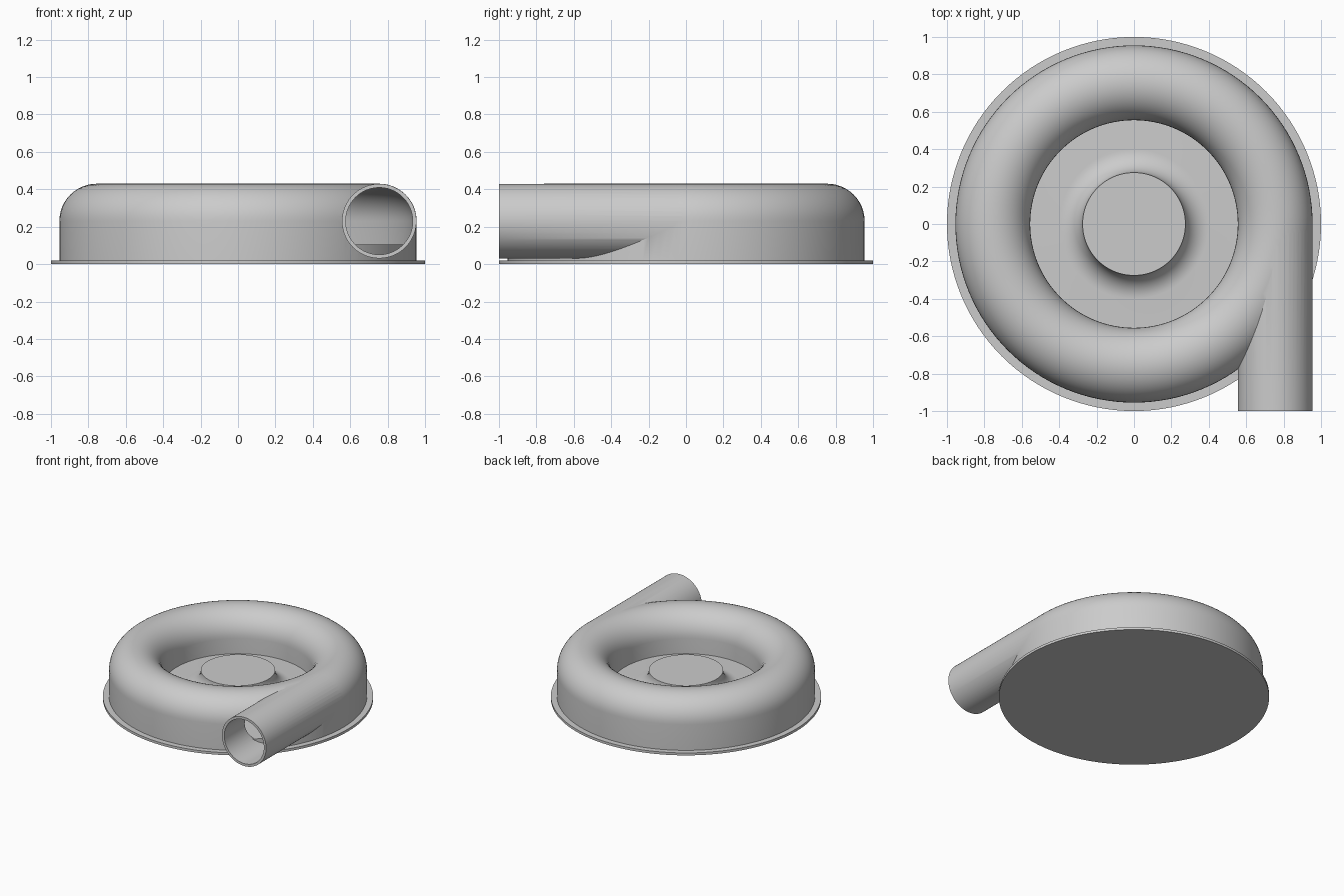
import bpy, bmesh, math
from mathutils import Matrix

if "Cube" in bpy.data.objects:
    bpy.data.objects.remove(bpy.data.objects["Cube"], do_unlink=True)

RING, MID_Z = 0.755, 0.23      # centre line of the ring and the outlet
FLOOR, PLATE = 0.105, 0.02     # heights of the inner floor and base plate
SEGMENTS = 128

grey = bpy.data.materials.new("plain_grey")
grey.use_nodes = True
grey.diffuse_color = (0.6, 0.6, 0.6, 1)
grey.node_tree.nodes["Principled BSDF"].inputs["Base Color"].default_value = (0.6, 0.6, 0.6, 1)


def finish(name, bm):
    bmesh.ops.remove_doubles(bm, verts=bm.verts, dist=1e-5)
    bmesh.ops.recalc_face_normals(bm, faces=bm.faces)
    mesh = bpy.data.meshes.new(name)
    bm.to_mesh(mesh)
    bm.free()
    mesh.materials.append(grey)
    obj = bpy.data.objects.new(name, mesh)
    bpy.context.collection.objects.link(obj)
    return obj


def lathe(name, profile, closed=False):
    """Spin an (r, z) profile about the z axis."""
    bm = bmesh.new()
    vs = [bm.verts.new((r, 0, z)) for r, z in profile]
    pairs = list(zip(vs, vs[1:])) + ([(vs[-1], vs[0])] if closed else [])
    edges = [bm.edges.new(p) for p in pairs]
    bmesh.ops.spin(bm, geom=vs + edges, cent=(0, 0, 0), axis=(0, 0, 1),
                   angle=2 * math.pi, steps=SEGMENTS, use_merge=False)
    return finish(name, bm)


def tube_solid(name, radius, y0, y1):
    """Solid cylinder along y on the outlet centre line."""
    bm = bmesh.new()
    place = Matrix.Translation((RING, (y0 + y1) / 2, MID_Z)) @ Matrix.Rotation(math.pi / 2, 4, 'X')
    bmesh.ops.create_cone(bm, cap_ends=True, segments=96, radius1=radius,
                          radius2=radius, depth=y1 - y0, matrix=place)
    return finish(name, bm)


def arch(radius, bottom):
    """Half-round top with straight legs."""
    n = 24
    top = [(RING + radius * math.cos(math.pi * i / n),
            MID_Z + radius * math.sin(math.pi * i / n)) for i in range(n + 1)]
    return [(RING + radius, bottom)] + top + [(RING - radius, bottom)]


def combine(target, other, operation):
    mod = target.modifiers.new(operation, 'BOOLEAN')
    mod.operation, mod.object, mod.solver = operation, other, 'EXACT'
    bpy.context.view_layer.objects.active = target
    bpy.ops.object.modifier_apply(modifier=mod.name)
    bpy.data.objects.remove(other, do_unlink=True)


def smooth(obj):
    bpy.ops.object.select_all(action='DESELECT')
    obj.select_set(True)
    bpy.context.view_layer.objects.active = obj
    bpy.ops.object.shade_smooth_by_angle(angle=math.radians(30))


# Hollow ring housing with tangential outlet pipe
housing = lathe("volute_housing", arch(0.2, PLATE - 0.005), closed=True)
combine(housing, tube_solid("outlet", 0.199, -1, 0), 'UNION')
combine(housing, lathe("cavity", arch(0.18, 0), closed=True), 'DIFFERENCE')
combine(housing, tube_solid("bore", 0.179, -1.1, 0), 'DIFFERENCE')

# Base plate
plate = lathe("base_plate", [(0, 0), (1, 0), (1, PLATE), (0, PLATE)])

# Inner floor rising in a concave fillet to the flat hub
hub_r, rise = 0.275, MID_Z - FLOOR
fillet = [(hub_r + rise * (1 - math.sin(a)), MID_Z - rise * math.cos(a))
          for a in (math.pi / 2 * i / 12 for i in range(13))]
hub = lathe("floor_and_hub", [(0, PLATE), (0.945, PLATE), (0.945, FLOOR)] + fillet + [(0, MID_Z)])

for part in (housing, plate, hub):
    smooth(part)
